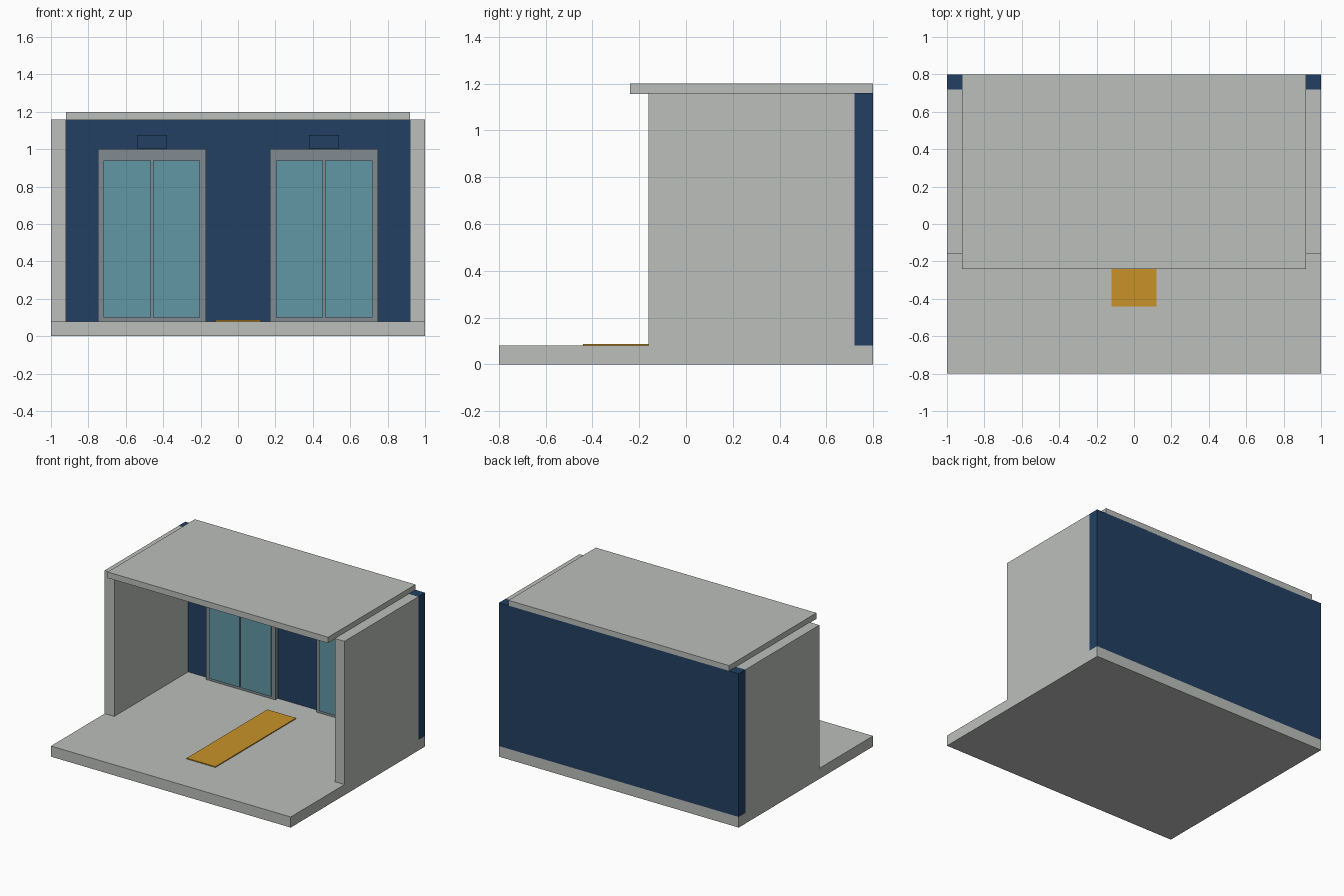
import bpy
import bmesh
from mathutils import Vector

if "Cube" in bpy.data.objects:
    bpy.data.objects.remove(bpy.data.objects["Cube"])


def material(name, rgb):
    m = bpy.data.materials.new(name)
    m.diffuse_color = (*rgb, 1.0)
    m.use_nodes = True
    m.node_tree.nodes["Principled BSDF"].inputs["Base Color"].default_value = m.diffuse_color
    return m


CONCRETE = material("pale concrete", (0.50, 0.52, 0.50))
NAVY = material("navy panel", (0.016, 0.051, 0.122))
STEEL = material("brushed steel", (0.22, 0.26, 0.29))
GLASS = material("teal glass", (0.12, 0.31, 0.38))
GOLD = material("gold strip", (0.58, 0.29, 0.022))


def box(name, mat, x, y, z):
    """Box from (min, max) ranges on each axis."""
    lo, hi = Vector((x[0], y[0], z[0])), Vector((x[1], y[1], z[1]))
    bm = bmesh.new()
    bmesh.ops.create_cube(bm, size=1.0)
    bmesh.ops.scale(bm, vec=hi - lo, verts=bm.verts)
    mesh = bpy.data.meshes.new(name)
    bm.to_mesh(mesh)
    bm.free()
    mesh.materials.append(mat)
    ob = bpy.data.objects.new(name, mesh)
    ob.location = (lo + hi) / 2
    bpy.context.collection.objects.link(ob)
    return ob


FLOOR = 0.08
WALL_TOP = 1.16
BACK = 0.72      # front face of the back wall

# Shell
box("floor_slab", CONCRETE, (-1, 1), (-0.8, 0.8), (0, FLOOR))
box("back_wall", NAVY, (-1, 1), (BACK, 0.8), (FLOOR, WALL_TOP))
box("roof_slab", CONCRETE, (-0.92, 0.92), (-0.24, 0.8), (1.155, 1.2))

# Inlaid walkway strip
box("floor_strip", GOLD, (-0.12, 0.12), (-0.44, 0.52), (FLOOR, FLOOR + 0.007))

for side, s in (("left", -1), ("right", 1)):
    # Side wall
    box(f"{side}_wall", CONCRETE, sorted((s * 0.92, s * 1.0)),
        (-0.16, BACK), (FLOOR, WALL_TOP))

    # Double door: frame, two leaves, indicator panel above
    c = s * 0.46
    box(f"{side}_door_frame", STEEL, (c - 0.288, c + 0.288),
        (0.69, BACK), (FLOOR, 1.0))
    for leaf, d in (("outer", s), ("inner", -s)):
        box(f"{side}_door_{leaf}_leaf", GLASS,
            sorted((c + d * 0.005, c + d * 0.258)), (0.681, 0.69), (0.10, 0.94))
    box(f"{side}_indicator_panel", NAVY, (c - 0.08, c + 0.08),
        (0.69, BACK), (1.005, 1.075))
